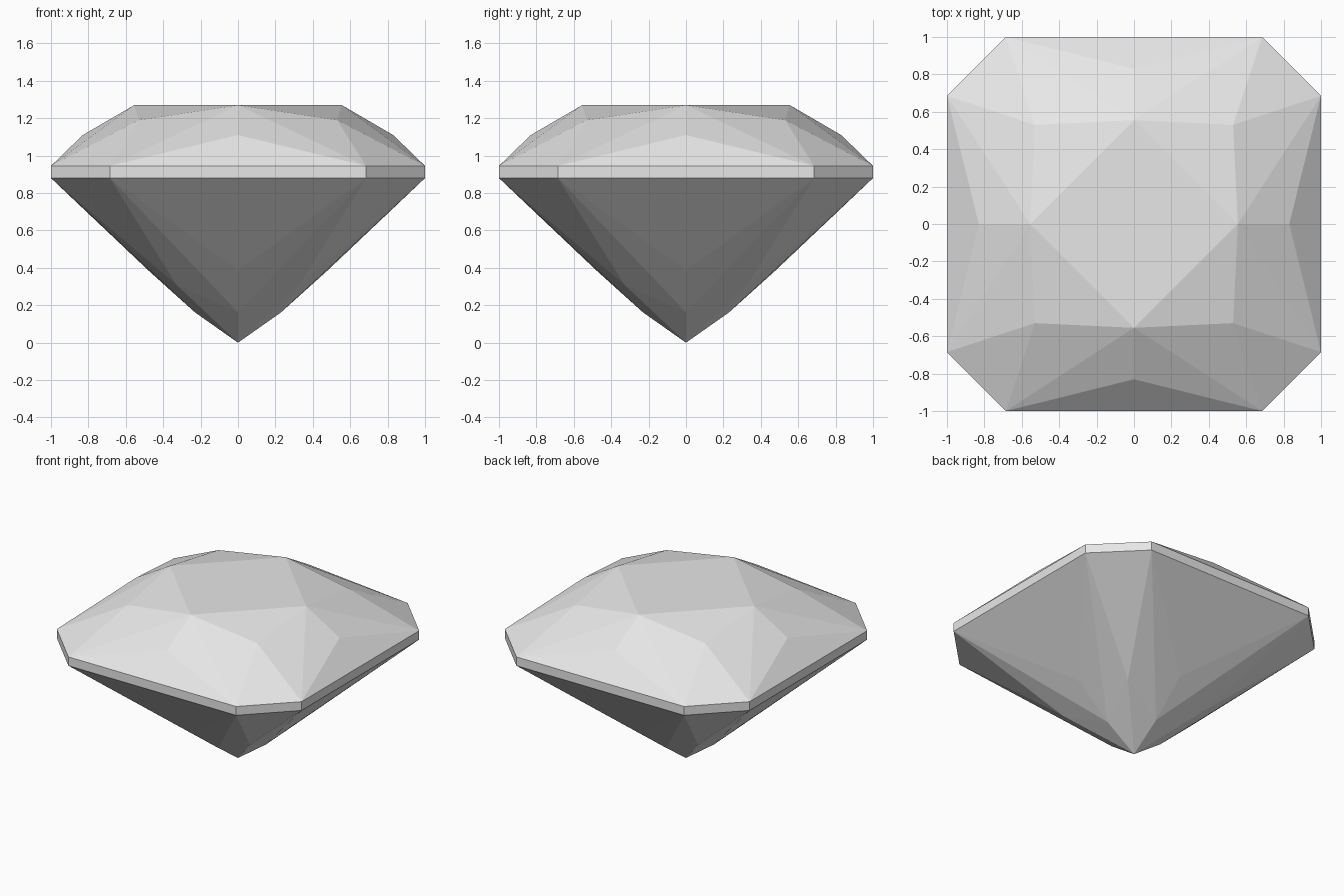
import bpy
import bmesh
from mathutils import Matrix, Vector

cube = bpy.data.objects.get("Cube")
if cube:
    bpy.data.objects.remove(cube, do_unlink=True)

# Material
stone = bpy.data.materials.new("pale grey")
stone.use_nodes = True
colour = (0.8, 0.8, 0.8, 1)
stone.diffuse_color = colour
stone.node_tree.nodes["Principled BSDF"].inputs["Base Color"].default_value = colour

# Key heights and the cut corner of the girdle
LOW, HIGH, CUT = 0.88, 0.945, 0.685


def build(name, facets, whole=()):
    """Repeat the facets of one eighth around the stone: four turns, each mirrored."""
    bm = bmesh.new()
    for turn in range(4):
        spin = Matrix.Rotation(turn * 1.5707963, 3, "Z")
        for side in (1, -1):
            for facet in facets:
                bm.faces.new([bm.verts.new(spin @ Vector((x * side, y, z)))
                              for x, y, z in facet])
        for facet in whole:
            bm.faces.new([bm.verts.new(spin @ Vector(p)) for p in facet])
    bmesh.ops.remove_doubles(bm, verts=bm.verts, dist=0.0005)
    # Point every facet away from the middle of the stone
    bm.normal_update()
    middle = Vector((0, 0, LOW))
    for face in bm.faces:
        if face.normal.dot(face.calc_center_median() - middle) < 0:
            face.normal_flip()
    mesh = bpy.data.meshes.new(name)
    bm.to_mesh(mesh)
    bm.free()
    mesh.materials.append(stone)
    obj = bpy.data.objects.new(name, mesh)
    bpy.context.collection.objects.link(obj)
    return obj


# Crown: table, star, bezel and girdle facets
rim, rim_turned = (CUT, 1, HIGH), (1, CUT, HIGH)
rim_mirrored = (-CUT, 1, HIGH)
table, table_turned = (0, 0.555, 1.27), (0.555, 0, 1.27)
shoulder = (0.53, 0.53, 1.19)
mid = (0, 0.83, 1.11)
build("crown",
      [(table, shoulder, rim), (table, rim, mid)],
      [((0, 0, 1.27), table, table_turned),
       (table, table_turned, shoulder),
       (shoulder, rim_turned, rim),
       (mid, rim, rim_mirrored)])

# Girdle: thin upright band with cut corners
build("girdle", [], [
    ((CUT, 1, LOW), (-CUT, 1, LOW), rim_mirrored, rim),
    ((CUT, 1, LOW), (1, CUT, LOW), rim_turned, rim)])

# Pavilion: facets narrowing to the point at the bottom
edge = (CUT, 1, LOW)
belly = (0, 0.48, 0.387)
keel = (0, 0.23, 0.162)
corner = (0.33, 0.33, 0.31)
build("pavilion",
      [(edge, belly, keel), (edge, keel, corner), (corner, keel, (0, 0, 0))],
      [(edge, (-CUT, 1, LOW), belly), (edge, (1, CUT, LOW), corner)])
